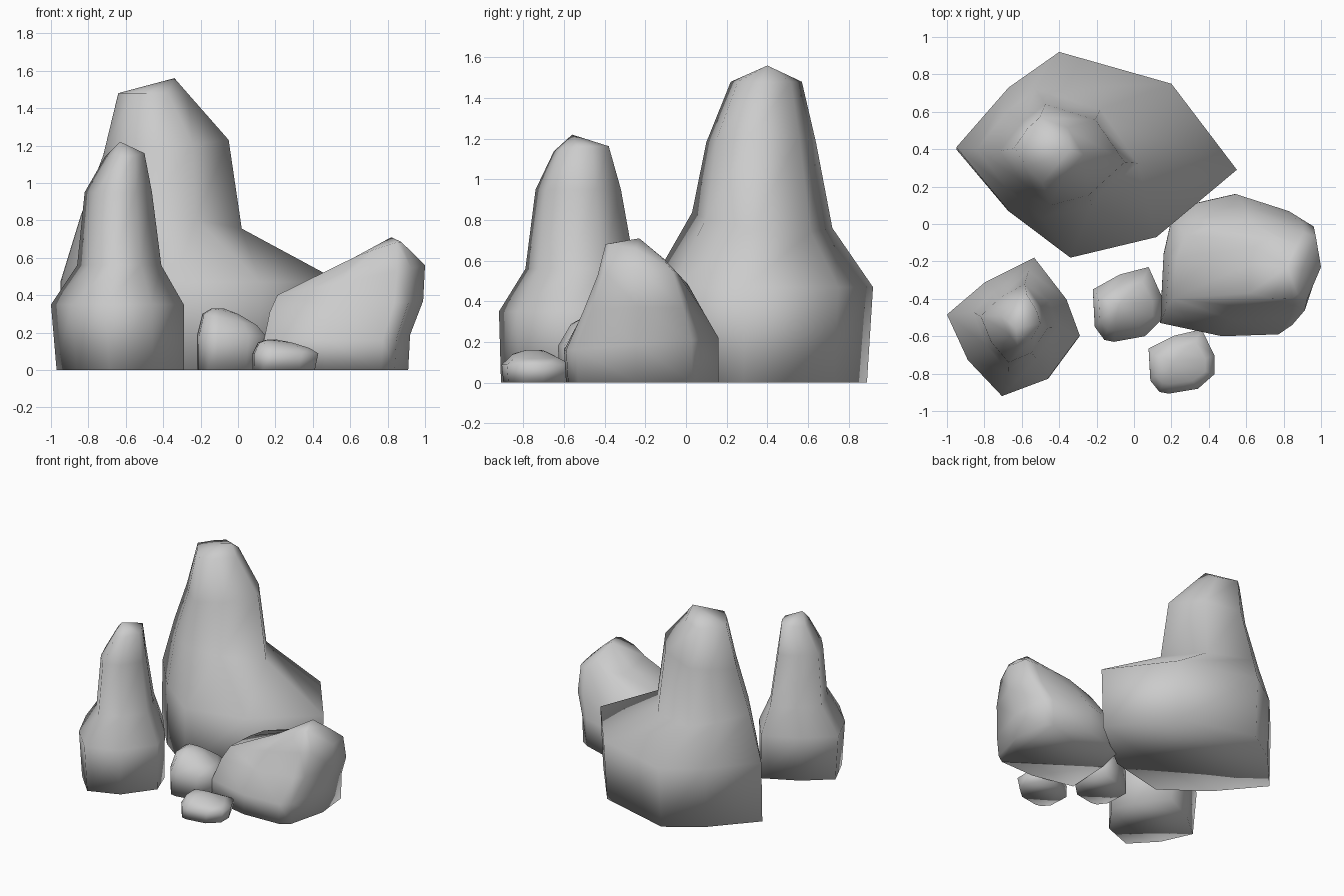
import bpy, bmesh

if "Cube" in bpy.data.objects:
    bpy.data.objects.remove(bpy.data.objects["Cube"])


def rock(name, outline, rings, apex, offset=(0, 0, 0), scale=(1, 1, 1)):
    """Loft a footprint through rings (z, x0, x1, y0, y1, rise_x, rise_y), closed by an apex."""
    xs, ys = zip(*outline)
    unit = [((x - min(xs)) / (max(xs) - min(xs)), (y - min(ys)) / (max(ys) - min(ys)))
            for x, y in outline]
    bm = bmesh.new()
    loops = []
    for z, x0, x1, y0, y1, rx, ry in rings:
        loops.append([bm.verts.new((x0 + u * (x1 - x0), y0 + v * (y1 - y0),
                                    z + rx * (u - 0.5) + ry * (v - 0.5))) for u, v in unit])
    n = len(unit)
    bm.faces.new(loops[0])
    for a, b in zip(loops, loops[1:]):
        for i in range(n):
            j = (i + 1) % n
            bm.faces.new((a[i], a[j], b[j], b[i]))
    tip = bm.verts.new(apex)
    for i in range(n):
        bm.faces.new((loops[-1][i], loops[-1][(i + 1) % n], tip))
    for v in bm.verts:
        v.co = [c * s + o for c, s, o in zip(v.co, scale, offset)]
    bmesh.ops.recalc_face_normals(bm, faces=bm.faces)
    for f in bm.faces:
        f.smooth = True
    me = bpy.data.meshes.new(name)
    bm.to_mesh(me)
    bm.free()
    ob = bpy.data.objects.new(name, me)
    bpy.context.collection.objects.link(ob)
    return ob


# Tall back rock with a wide shoulder
rock("tall_rock",
     [(-.95, .41), (-.67, .07), (-.34, -.18), (.12, -.07), (.55, .29), (.20, .75), (-.40, .92), (-.67, .73)],
     [(0, -.95, .53, -.17, .89, 0, 0),
      (.47, -.95, .55, -.18, .92, 0, 0),
      (.79, -.84, .02, .03, .72, -.08, -.08),
      (1.19, -.72, -.05, .10, .64, .08, 0),
      (1.48, -.64, -.27, .22, .57, 0, 0)],
     (-.34, .40, 1.56))

# Slim pillar rock at front left
rock("pillar_rock",
     [(-1, -.48), (-.89, -.72), (-.71, -.91), (-.47, -.82), (-.30, -.59), (-.37, -.40), (-.54, -.18), (-.80, -.31)],
     [(0, -.97, -.29, -.91, -.20, 0, 0),
      (.35, -1, -.29, -.92, -.18, 0, 0),
      (.56, -.86, -.41, -.79, -.25, 0, 0),
      (.95, -.82, -.46, -.74, -.32, 0, 0),
      (1.15, -.71, -.50, -.65, -.38, .02, .02)],
     (-.63, -.56, 1.22))

# Low sloping boulder at right
rock("sloping_boulder",
     [(.14, -.52), (.16, -.16), (.21, .04), (.34, .11), (.58, .16), (.89, .07), (.96, .03),
      (.99, -.24), (.91, -.53), (.83, -.58), (.50, -.59)],
     [(0, .14, .91, -.59, .16, 0, 0),
      (.19, .14, .92, -.60, .16, 0, .06),
      (.34, .17, .99, -.51, .09, .06, 0),
      (.48, .21, 1.0, -.44, .01, .16, 0),
      (.61, .62, .90, -.40, -.07, .09, -.09)],
     (.82, -.23, .71))

# Two small stones, the second a flattened copy of the first
stone = [(-.22, -.35), (-.21, -.55), (-.16, -.62), (-.11, -.63), (.05, -.60), (.14, -.51),
         (.14, -.39), (.07, -.23), (-.08, -.27)]
stone_rings = [(0, -.22, .13, -.62, -.24, 0, 0),
               (.18, -.22, .15, -.63, -.23, 0, 0),
               (.27, -.19, .10, -.57, -.31, -.06, 0),
               (.315, -.14, 0, -.50, -.37, -.03, 0)]
for name, off, sc in (("stone_large", (0, 0, 0), (1, 1, 1)),
                      ("stone_small", (.287, -.365, 0), (.95, .86, .49))):
    rock(name, stone, stone_rings, (-.08, -.43, .33), off, sc)
